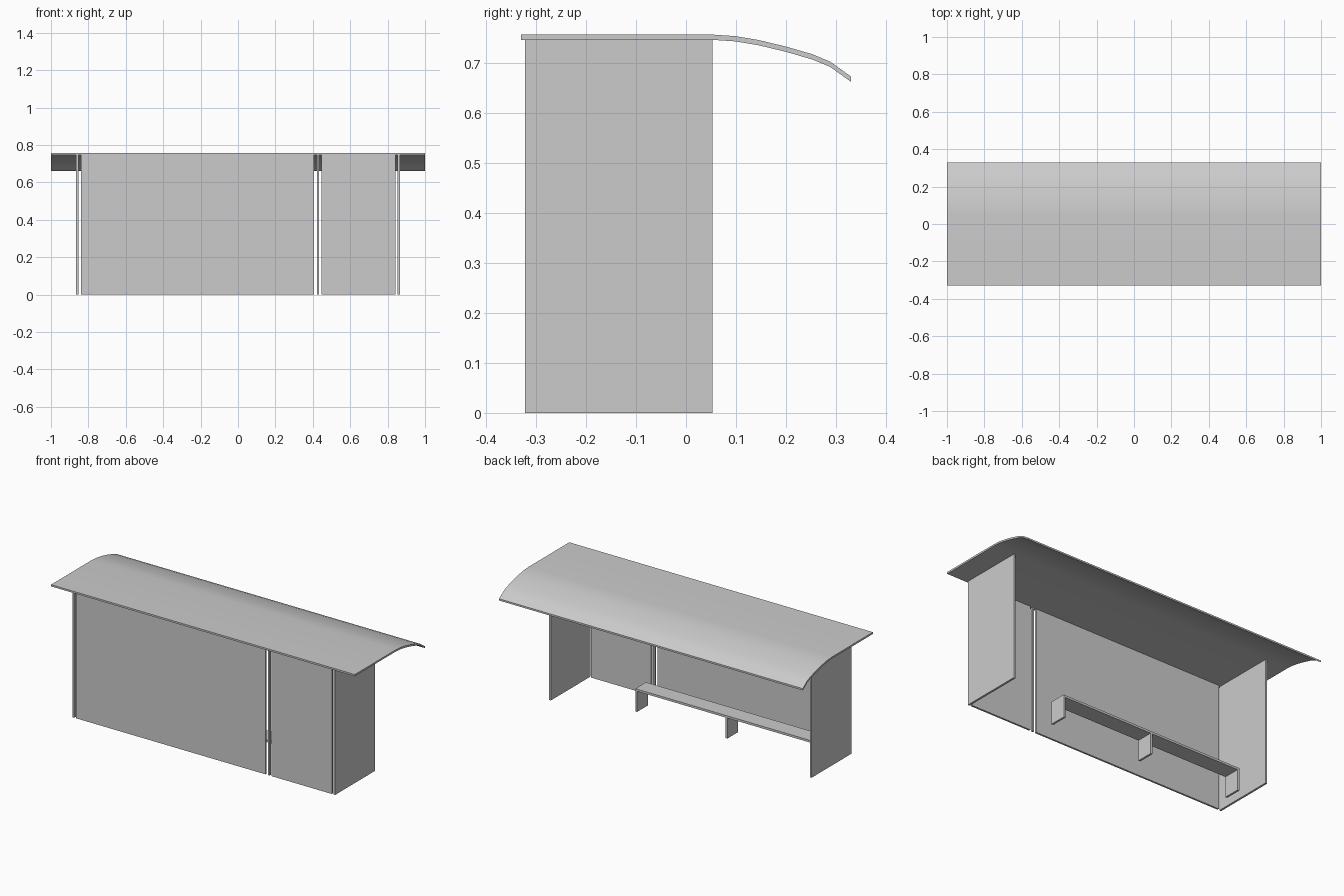
import bpy, bmesh
from mathutils import Vector

if "Cube" in bpy.data.objects:
    bpy.data.objects.remove(bpy.data.objects["Cube"])


def box(name, x, y, z):
    """Axis-aligned box from (min, max) ranges."""
    bm = bmesh.new()
    bmesh.ops.create_cube(bm, size=1)
    for v in bm.verts:
        v.co = Vector([r[0] if c < 0 else r[1] for c, r in zip(v.co, (x, y, z))])
    me = bpy.data.meshes.new(name)
    bm.to_mesh(me)
    bm.free()
    ob = bpy.data.objects.new(name, me)
    bpy.context.collection.objects.link(ob)
    return ob


WALL_TOP = 0.746
FRONT = (-0.322, -0.311)

# Long wall panels with a slim post in the gap between them
box("wide_panel", (-0.84, 0.406), FRONT, (0, WALL_TOP))
box("narrow_panel", (0.447, 0.843), FRONT, (0, WALL_TOP))
box("middle_post", (0.422, 0.434), FRONT, (0, WALL_TOP))

# End walls
for side, x in (("left", (-0.865, -0.853)), ("right", (0.853, 0.865))):
    box(side + "_end_wall", x, (-0.322, 0.053), (0, WALL_TOP))

# Bench: seat on three plate legs
box("bench_seat", (-0.80, 0.40), (-0.195, -0.095), (0.122, 0.135))
for i, x in enumerate((-0.80, -0.206, 0.388)):
    box(f"bench_leg_{i + 1}", (x, x + 0.012), (-0.195, -0.095), (0, 0.122))

# Roof: flat sheet curving down at the open side, extruded along x
top = [(-0.33, 0.756), (-0.225, 0.756), (0.053, 0.756), (0.098, 0.753),
       (0.146, 0.745), (0.2, 0.732), (0.252, 0.717), (0.288, 0.702), (0.33, 0.672)]
profile = top + [(y, z - 0.0105) for y, z in reversed(top)]
bm = bmesh.new()
face = bm.faces.new([bm.verts.new((-1, y, z)) for y, z in profile])
ext = bmesh.ops.extrude_face_region(bm, geom=[face])
bmesh.ops.translate(bm, vec=(2, 0, 0),
                    verts=[g for g in ext["geom"] if isinstance(g, bmesh.types.BMVert)])
bmesh.ops.recalc_face_normals(bm, faces=bm.faces)
me = bpy.data.meshes.new("roof")
bm.to_mesh(me)
bm.free()
roof = bpy.data.objects.new("roof", me)
bpy.context.collection.objects.link(roof)
bpy.context.view_layer.objects.active = roof
roof.select_set(True)
bpy.ops.object.shade_smooth_by_angle(angle=0.6)
